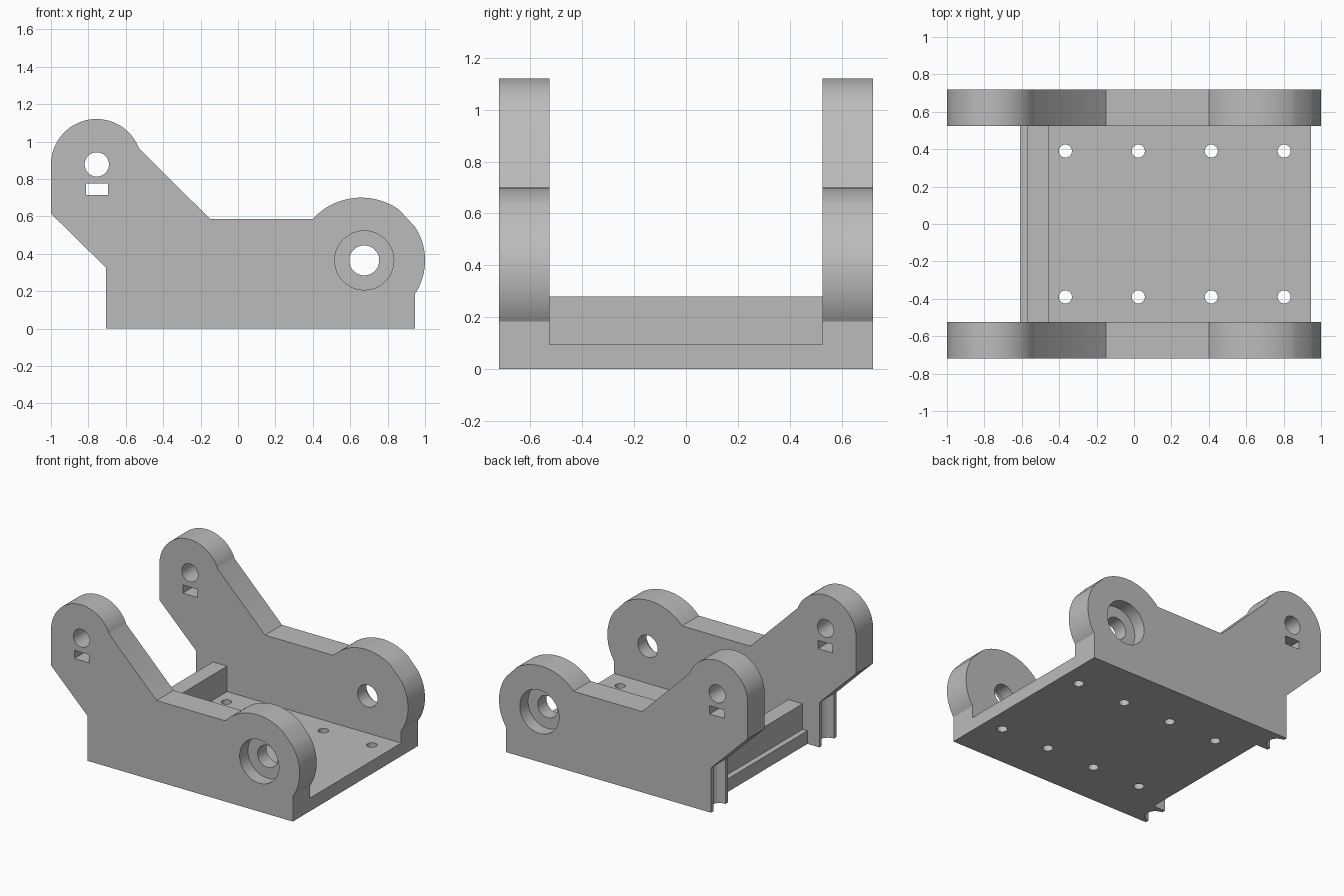
import bpy
import bmesh
from math import sin, cos, radians, atan2, tau, hypot

cube = bpy.data.objects.get("Cube")
if cube:
    bpy.data.objects.remove(cube)

grey = bpy.data.materials.new("plain grey")
grey.use_nodes = True
colour = (0.5, 0.5, 0.5, 1)
grey.diffuse_color = colour
grey.node_tree.nodes["Principled BSDF"].inputs["Base Color"].default_value = colour


def arc(centre, start, end, steps=24):
    """Clockwise arc about centre from point start to point end."""
    cx, cz = centre
    a = atan2(start[1] - cz, start[0] - cx)
    b = atan2(end[1] - cz, end[0] - cx)
    if b > a:
        b -= tau
    r0 = hypot(start[0] - cx, start[1] - cz)
    r1 = hypot(end[0] - cx, end[1] - cz)
    points = []
    for i in range(steps + 1):
        t = i / steps
        r, g = r0 + (r1 - r0) * t, a + (b - a) * t
        points.append((cx + r * cos(g), cz + r * sin(g)))
    return points


def circle(x, v, r, n=48):
    return [(x + r * cos(tau * i / n), v + r * sin(tau * i / n)) for i in range(n)]


def box(x0, x1, v0, v1):
    return [(x0, v0), (x1, v0), (x1, v1), (x0, v1)]


def prism(name, outline, lo, hi, axis):
    """Extrude an outline along y (outline in x, z) or along z (outline in x, y)."""
    bm = bmesh.new()
    place = (lambda p, d: (p[0], d, p[1])) if axis == "y" else (lambda p, d: (p[0], p[1], d))
    face = bm.faces.new([bm.verts.new(place(p, lo)) for p in outline])
    top = bmesh.ops.extrude_face_region(bm, geom=[face])
    verts = [g for g in top["geom"] if isinstance(g, bmesh.types.BMVert)]
    shift = place((0, 0), hi - lo)
    bmesh.ops.translate(bm, verts=verts, vec=shift)
    bmesh.ops.recalc_face_normals(bm, faces=bm.faces)
    mesh = bpy.data.meshes.new(name)
    bm.to_mesh(mesh)
    bm.free()
    mesh.materials.append(grey)
    ob = bpy.data.objects.new(name, mesh)
    bpy.context.collection.objects.link(ob)
    return ob


def cut(target, cutters):
    """Subtract the cutters, then remove them."""
    for c in cutters:
        mod = target.modifiers.new("cut", "BOOLEAN")
        mod.operation, mod.solver, mod.object = "DIFFERENCE", "EXACT", c
    bpy.context.view_layer.update()
    graph = bpy.context.evaluated_depsgraph_get()
    mesh = bpy.data.meshes.new_from_object(target.evaluated_get(graph))
    target.modifiers.clear()
    target.data = mesh
    for c in cutters:
        bpy.data.objects.remove(c)


def smooth(ob):
    bpy.ops.object.select_all(action="DESELECT")
    ob.select_set(True)
    bpy.context.view_layer.objects.active = ob
    bpy.ops.object.shade_smooth_by_angle(angle=radians(25))


INNER, OUTER = 0.525, 0.72
PIN, BORE = (-0.755, 0.878), (0.675, 0.365)

# Side plate outline: foot, raised arm, saddle and rounded boss
profile = [(-0.705, 0), (-0.705, 0.325), (-1, 0.615)]
profile += arc(PIN, (-1, 0.878), (-0.53, 0.965), 36)
profile += [(-0.15, 0.587)]
profile += arc((0.66, 0.349), (0.4, 0.587), (0.86, 0.637))
profile += arc(BORE, (0.945, 0.546), (0.945, 0.184))
profile += [(0.945, 0)]

for side, name in ((-1, "front_side_plate"), (1, "back_side_plate")):
    lo, hi = sorted((side * INNER, side * OUTER))
    plate = prism(name, profile, lo, hi, "y")
    bore_lo, bore_hi = sorted((side * 0.625, side * 0.8))
    cut(plate, [
        prism("pin_hole", circle(*PIN, 0.065), lo - 0.1, hi + 0.1, "y"),
        prism("slot", box(-0.812, -0.695, 0.715, 0.775), lo - 0.1, hi + 0.1, "y"),
        prism("axle_hole", circle(*BORE, 0.08), lo - 0.1, hi + 0.1, "y"),
        prism("counterbore", circle(*BORE, 0.158), bore_lo, bore_hi, "y"),
        prism("end_groove", circle(-0.705, side * 0.622, 0.07), -0.1, 0.325, "z"),
    ])
    smooth(plate)

# Floor between the plates with two rows of screw holes
floor = prism("floor_plate", box(-0.61, 0.945, -INNER, INNER), 0, 0.095, "z")
cut(floor, [prism("screw_hole", circle(-0.367 + 0.39 * i, y, 0.035, 32), -0.1, 0.3, "z")
            for i in range(4) for y in (-0.39, 0.39)])
smooth(floor)

# Cross wall at the arm end
prism("cross_wall", box(-0.57, -0.455, -INNER, INNER), 0.095, 0.28, "z")
